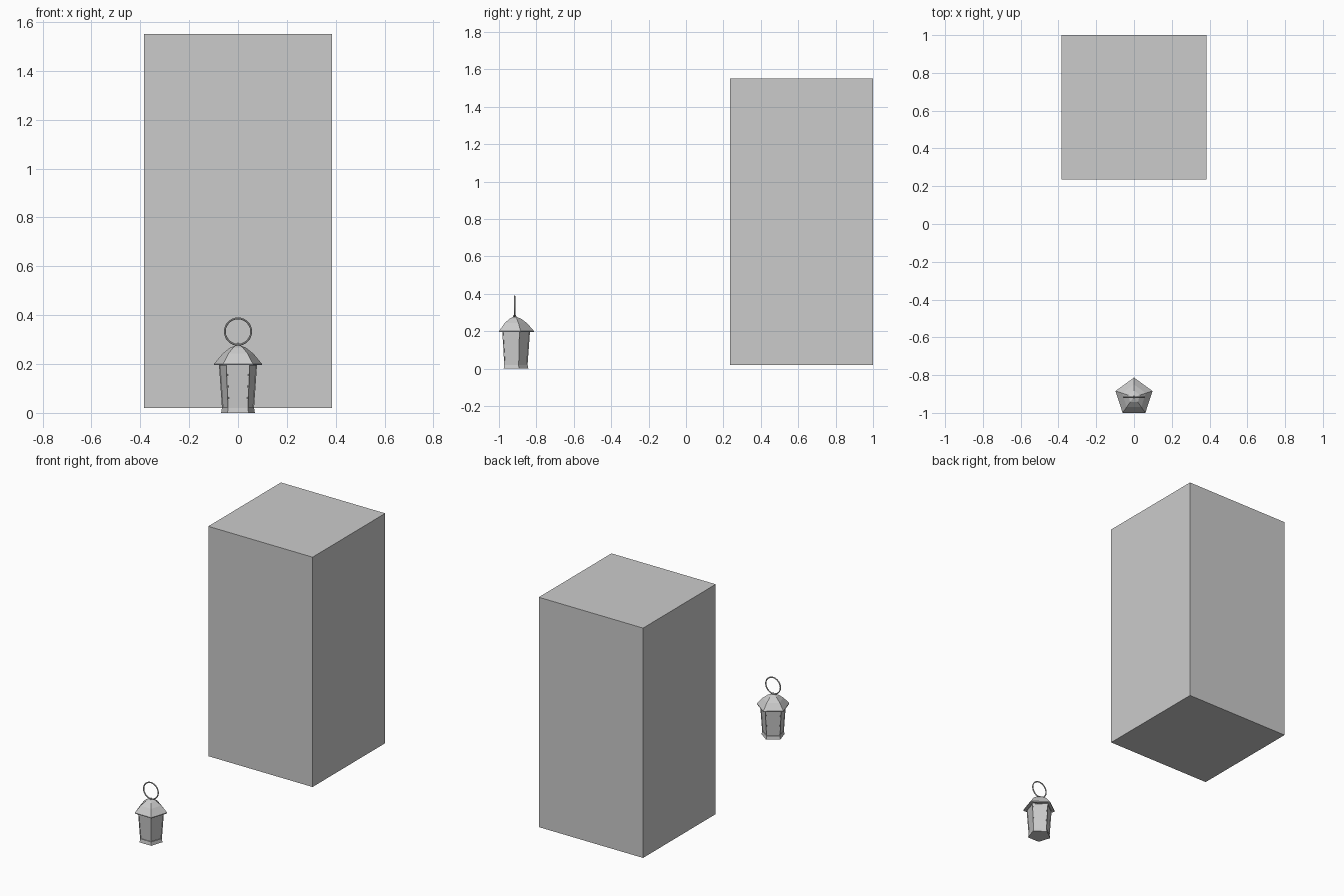
import bpy, bmesh
from math import pi, cos, sin

if "Cube" in bpy.data.objects:
    bpy.data.objects.remove(bpy.data.objects["Cube"])

CY = -0.916  # lantern axis


def finish(bm, name):
    bmesh.ops.recalc_face_normals(bm, faces=bm.faces)
    mesh = bpy.data.meshes.new(name)
    bm.to_mesh(mesh)
    bm.free()
    obj = bpy.data.objects.new(name, mesh)
    bpy.context.collection.objects.link(obj)
    return obj


def pentagon_loft(name, profile, panel_loop=None):
    """Stack five-sided rings (radius, z), corner towards +y, capped at both ends."""
    bm = bmesh.new()
    rings = [[bm.verts.new((r * cos(pi / 2 + i * 2 * pi / 5),
                            CY + r * sin(pi / 2 + i * 2 * pi / 5), z))
              for i in range(5)] for r, z in profile]
    panels = []
    for k, (a, b) in enumerate(zip(rings, rings[1:])):
        for i in range(5):
            j = (i + 1) % 5
            f = bm.faces.new((a[i], a[j], b[j], b[i]))
            if k == panel_loop:
                panels.append(f)
    bm.faces.new(rings[0][::-1])
    bm.faces.new(rings[-1])
    bmesh.ops.recalc_face_normals(bm, faces=bm.faces)
    # Recessed panes between the corner posts
    if panels:
        bmesh.ops.inset_individual(bm, faces=panels, thickness=0.006, depth=0)
        bmesh.ops.inset_individual(bm, faces=panels, thickness=0.0005, depth=-0.003)
    return finish(bm, name)


def ring(name, z, major, minor, rotation, segments):
    bpy.ops.mesh.primitive_torus_add(
        location=(0, CY, z), rotation=rotation, major_radius=major,
        minor_radius=minor, major_segments=segments, minor_segments=8)
    obj = bpy.context.object
    obj.name = name
    bpy.ops.object.shade_smooth_by_angle()
    return obj


# Tall block
bm = bmesh.new()
bmesh.ops.create_cube(bm, size=1)
for v in bm.verts:
    v.co = (v.co.x * 0.768, v.co.y * 0.764 + 0.618, v.co.z * 1.53 + 0.785)
finish(bm, "tall_block")

# Lantern body: flared foot, tapered walls with panes
pentagon_loft("lantern_body",
              [(0.073, 0), (0.069, 0.02), (0.082, 0.198)], panel_loop=1)

# Lantern roof: thin eave and a domed pentagonal cap
pentagon_loft("lantern_roof",
              [(0.103, 0.196), (0.103, 0.201), (0.066, 0.243),
               (0.034, 0.267), (0.010, 0.276)])

# Staple on the roof and the carrying ring through it
ring("ring_staple", 0.278, 0.007, 0.0025, (0, pi / 2, 0), 12)
ring("carrying_ring", 0.333, 0.054, 0.004, (pi / 2, 0, 0), 24)
